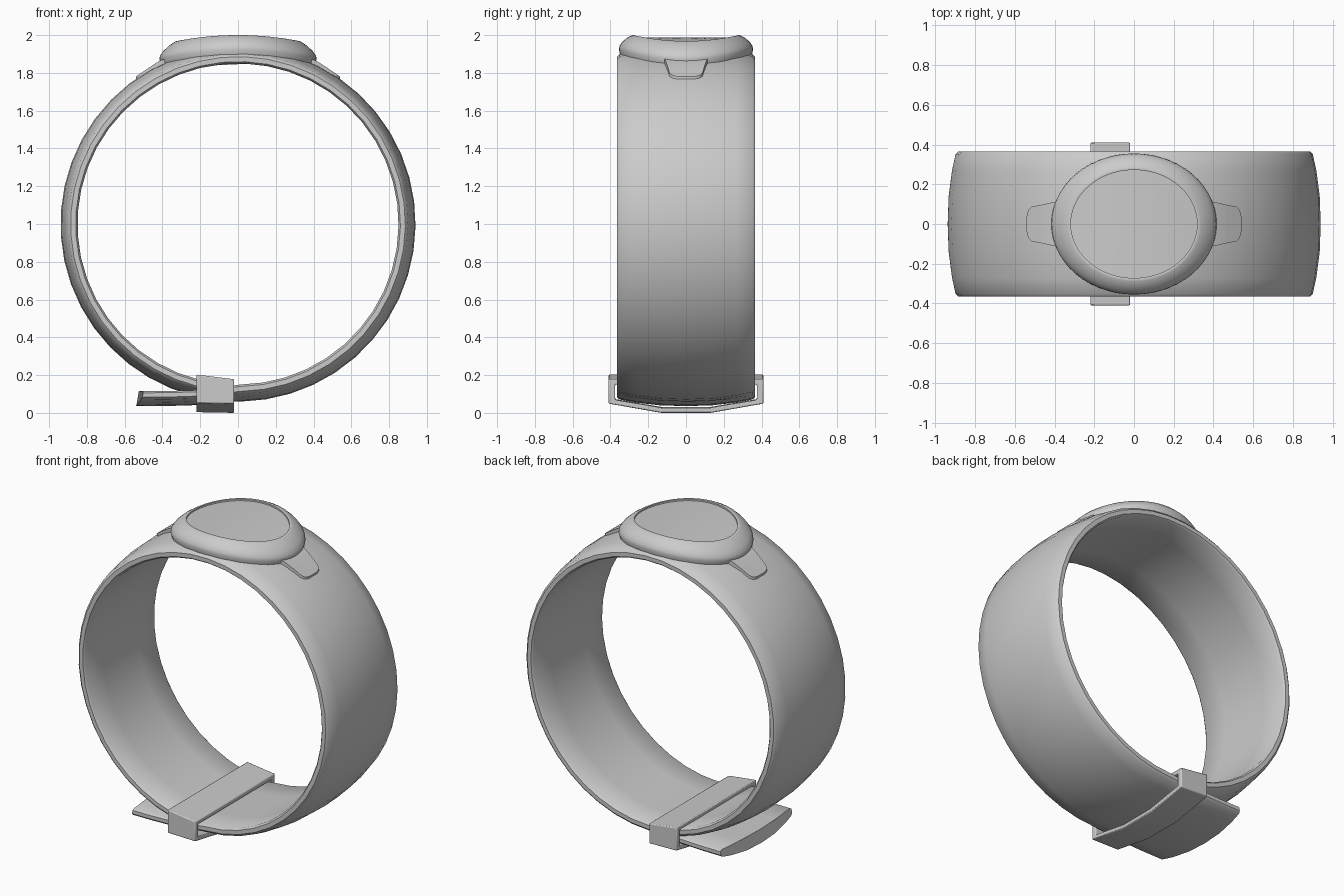
import bpy, bmesh
from math import sin, cos, pi, radians

if "Cube" in bpy.data.objects:
    bpy.data.objects.remove(bpy.data.objects["Cube"])


def finish(name, bm, angle=35, bevel=0):
    bmesh.ops.recalc_face_normals(bm, faces=bm.faces)
    me = bpy.data.meshes.new(name)
    bm.to_mesh(me)
    bm.free()
    ob = bpy.data.objects.new(name, me)
    bpy.context.collection.objects.link(ob)
    if bevel:
        m = ob.modifiers.new("bevel", 'BEVEL')
        m.width = bevel
        m.segments = 2
        m.limit_method = 'ANGLE'
    bpy.ops.object.select_all(action='DESELECT')
    ob.select_set(True)
    bpy.context.view_layer.objects.active = ob
    bpy.ops.object.shade_smooth_by_angle(angle=radians(angle))
    return ob


def loft(rings, cap_start=True, cap_end=True, loop=False):
    """Skin a list of closed point rings."""
    bm = bmesh.new()
    vs = [[bm.verts.new(p) for p in r] for r in rings]
    n = len(vs[0])
    pairs = list(zip(vs, vs[1:])) + ([(vs[-1], vs[0])] if loop else [])
    for a, b in pairs:
        for i in range(n):
            j = (i + 1) % n
            bm.faces.new((a[i], a[j], b[j], b[i]))
    if cap_start and not loop:
        bm.faces.new(vs[0])
    if cap_end and not loop:
        bm.faces.new(vs[-1])
    return bm


# Strap: crowned section swept from the loose tail, round the wrist, to the other end
W = 0.365
right_half = [(0.18, 0), (0.352, 0), (W, 0.01), (W, 0.036), (0.352, 0.05), (0.27, 0.068), (0.14, 0.085)]
section = [(0, 0)] + right_half + [(0, 0.09)] + [(-y, o) for y, o in reversed(right_half)]
path = [(-0.5, 0.115), (-0.36, 0.116), (-0.2, 0.121), (-0.09, 0.136)]
for i in range(45):
    a = radians(-90 + 1 + i * 353 / 44)
    path.append((0.85 * cos(a), 1 + 0.85 * sin(a)))
rings = []
for i, (x, z) in enumerate(path):
    p, q = path[max(i - 1, 0)], path[min(i + 1, len(path) - 1)]
    tx, tz = q[0] - p[0], q[1] - p[1]
    d = (tx * tx + tz * tz) ** 0.5
    nx, nz = tz / d, -tx / d
    ring = []
    for y, o in section:
        t = 0.88 * o if i < 4 else o
        # rounded, slanted tip on the loose tail
        tip = 0.025 * (1 - (y / W) ** 2) + 0.2 * o if i == 0 else 0
        ring.append((x + nx * t - tip, y, z + nz * t))
    rings.append(ring)
finish("strap", loft(rings), 40)

# Buckle loop around the overlapping strap ends
outer = [(-0.41, 0.203), (0.41, 0.203), (0.41, 0.053), (0.13, 0.004), (-0.13, 0.004), (-0.41, 0.053)]
inner = [(-0.375, 0.175), (0.375, 0.175), (0.375, 0.073), (0.12, 0.03), (-0.12, 0.03), (-0.375, 0.073)]


def frame(pts, x):
    drop = (x + 0.22) / 0.2
    return [(x, y, z - (0.025 if z > 0.1 else 0.004) * drop) for y, z in pts]


rings = [frame(outer, -0.22), frame(outer, -0.02), frame(inner, -0.02), frame(inner, -0.22)]
finish("buckle", loft(rings, loop=True), 30, 0.006)


# Watch head: elliptical rings bent to follow the strap
def ellipse(rx, ry, z, n=56):
    pts = [(rx * cos(2 * pi * i / n), ry * sin(2 * pi * i / n)) for i in range(n)]
    return [(x, y, z - 0.3 * x * x) for x, y in pts]


case = [(0.40, 0.34, 1.87), (0.41, 0.35, 1.9), (0.416, 0.355, 1.925), (0.413, 0.352, 1.942),
        (0.395, 0.338, 1.963), (0.365, 0.315, 1.984), (0.335, 0.288, 1.998),
        (0.325, 0.279, 2.0), (0.318, 0.272, 1.998), (0.318, 0.272, 1.975)]
finish("watch_case", loft([ellipse(*r) for r in case], cap_end=False), 40)
finish("watch_face", loft([ellipse(0.319 * s, 0.273 * s, 1.988) for s in (1, 0.8, 0.6, 0.4, 0.2, 0.05)],
                          cap_start=False), 40)

# Tapered lugs on both sides of the head
stations = [(0.36, 0.12, 1.888), (0.42, 0.107, 1.861), (0.47, 0.096, 1.829),
            (0.515, 0.087, 1.798), (0.532, 0.07, 1.786), (0.54, 0.04, 1.78)]
for side, s in (("left", -1), ("right", 1)):
    rings = [[(s * x, -w, z), (s * x, w, z), (s * x, w, z - 0.05), (s * x, -w, z - 0.05)]
             for x, w, z in stations]
    finish("lug_" + side, loft(rings), 35)
